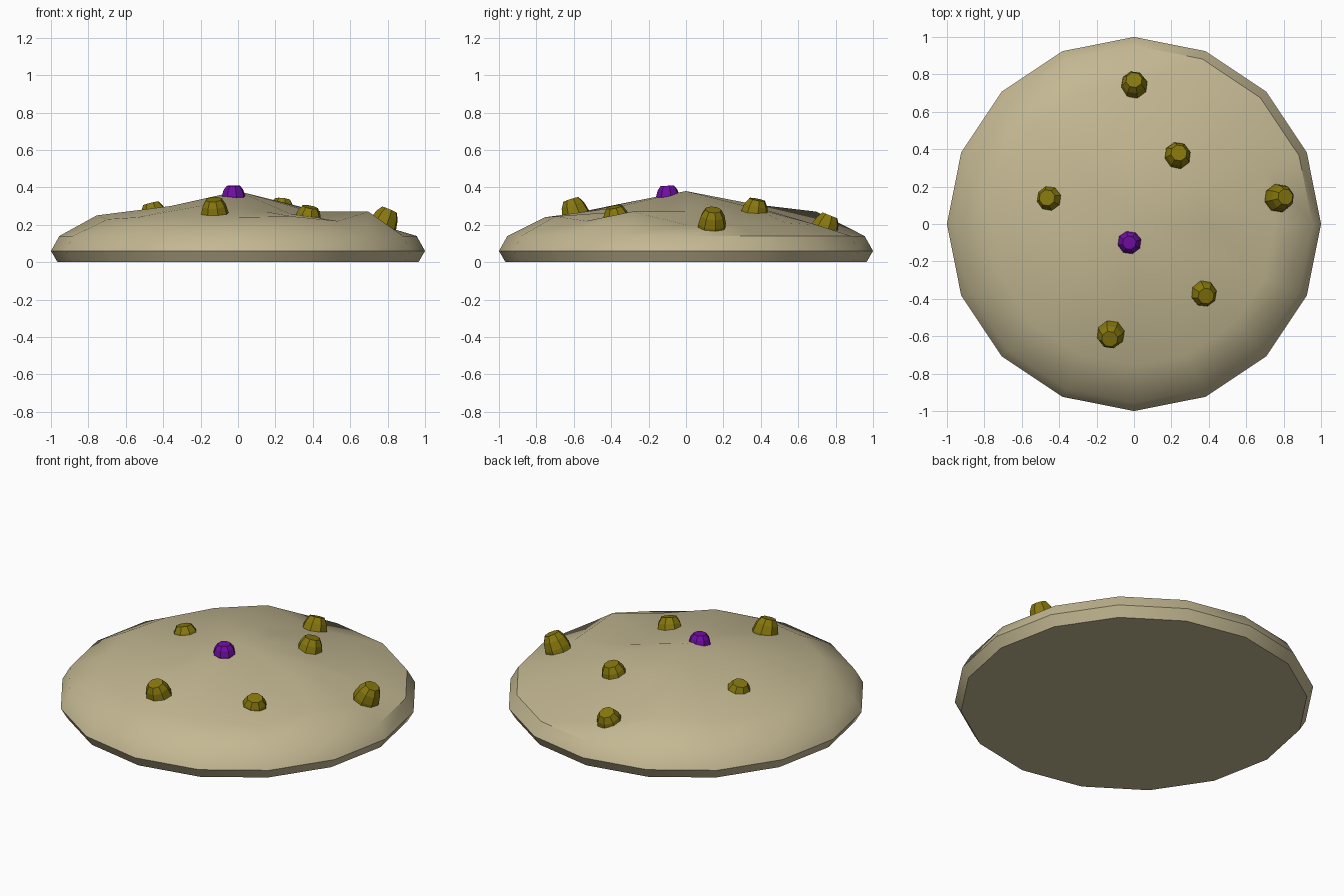
import bpy, bmesh
from math import cos, sin, pi, radians
from mathutils import Vector, Matrix

if "Cube" in bpy.data.objects:
    bpy.data.objects.remove(bpy.data.objects["Cube"])

SIDES = 16


def material(name, rgb):
    m = bpy.data.materials.new(name)
    m.diffuse_color = (*rgb, 1)
    m.use_nodes = True
    m.node_tree.nodes["Principled BSDF"].inputs["Base Color"].default_value = m.diffuse_color
    return m


def finish(name, bm, mat):
    bmesh.ops.recalc_face_normals(bm, faces=bm.faces)
    me = bpy.data.meshes.new(name)
    bm.to_mesh(me)
    bm.free()
    me.materials.append(mat)
    ob = bpy.data.objects.new(name, me)
    bpy.context.collection.objects.link(ob)
    return ob


def loft(bm, rings, apex=None):
    # stacked rings, capped below, closed above by a cap or an apex point
    n = len(rings[0])
    vs = [[bm.verts.new(p) for p in r] for r in rings]
    for a, b in zip(vs, vs[1:]):
        for i in range(n):
            j = (i + 1) % n
            bm.faces.new((a[i], a[j], b[j], b[i]))
    bm.faces.new(vs[0][::-1])
    if apex is None:
        bm.faces.new(vs[-1])
    else:
        tip = bm.verts.new(apex)
        for i in range(n):
            bm.faces.new((vs[-1][i], vs[-1][(i + 1) % n], tip))


def ring(r, heights, n=SIDES, turn=0.0):
    return [(r * cos(2 * pi * i / n + turn), r * sin(2 * pi * i / n + turn), heights[i])
            for i in range(n)]


sand = material("sand", (0.55, 0.48, 0.29))
olive = material("olive", (0.24, 0.185, 0.004))
purple = material("purple", (0.16, 0.004, 0.36))

# uneven mound: heights run counter-clockwise from +x
outer = [.20, .20, .21, .20, .18, .27, .25, .24, .25, .23, .24, .24, .24, .245, .22, .27]
inner = [.27, .29, .27, .29, .29, .31, .30, .29, .29, .30, .30, .31, .29, .27, .26, .245]
bm = bmesh.new()
loft(bm, [ring(0.965, [0] * SIDES), ring(1.0, [.06] * SIDES), ring(0.955, [.14] * SIDES),
          ring(0.755, outer), ring(0.39, inner)], (0, 0, 0.38))
mound = finish("mound", bm, sand)
bpy.context.view_layer.objects.active = mound
mound.select_set(True)
bpy.ops.object.shade_smooth_by_angle(angle=radians(40))
mound.select_set(False)


# faceted knobs, leaning outward with the slope
def knob(name, x, y, top, size, height, mat):
    bm = bmesh.new()
    n = 8
    profile = [(1.0, -1.3), (1.0, -0.95), (0.85, -0.4), (0.58, 0)]
    loft(bm, [ring(size * r, [height * h] * n, n, 0.25) for r, h in profile])
    out = Vector((x, y, 0))
    lean = Matrix.Rotation(0.5 * out.length, 4, Vector((-y, x, 0)).normalized())
    bm.transform(Matrix.Translation((x, y, top)) @ lean)
    return finish(name, bm, mat)


for i, (x, y, top) in enumerate([(0.0, 0.77, .25), (0.24, 0.38, .335), (-0.465, 0.14, .315),
                                 (0.81, 0.145, .28), (0.385, -0.385, .295),
                                 (-0.13, -0.615, .335)]):
    knob(f"knob_{i + 1}", x, y, top, 0.076, 0.085, olive)
knob("center_knob", -0.025, -0.1, 0.408, 0.064, 0.055, purple)
